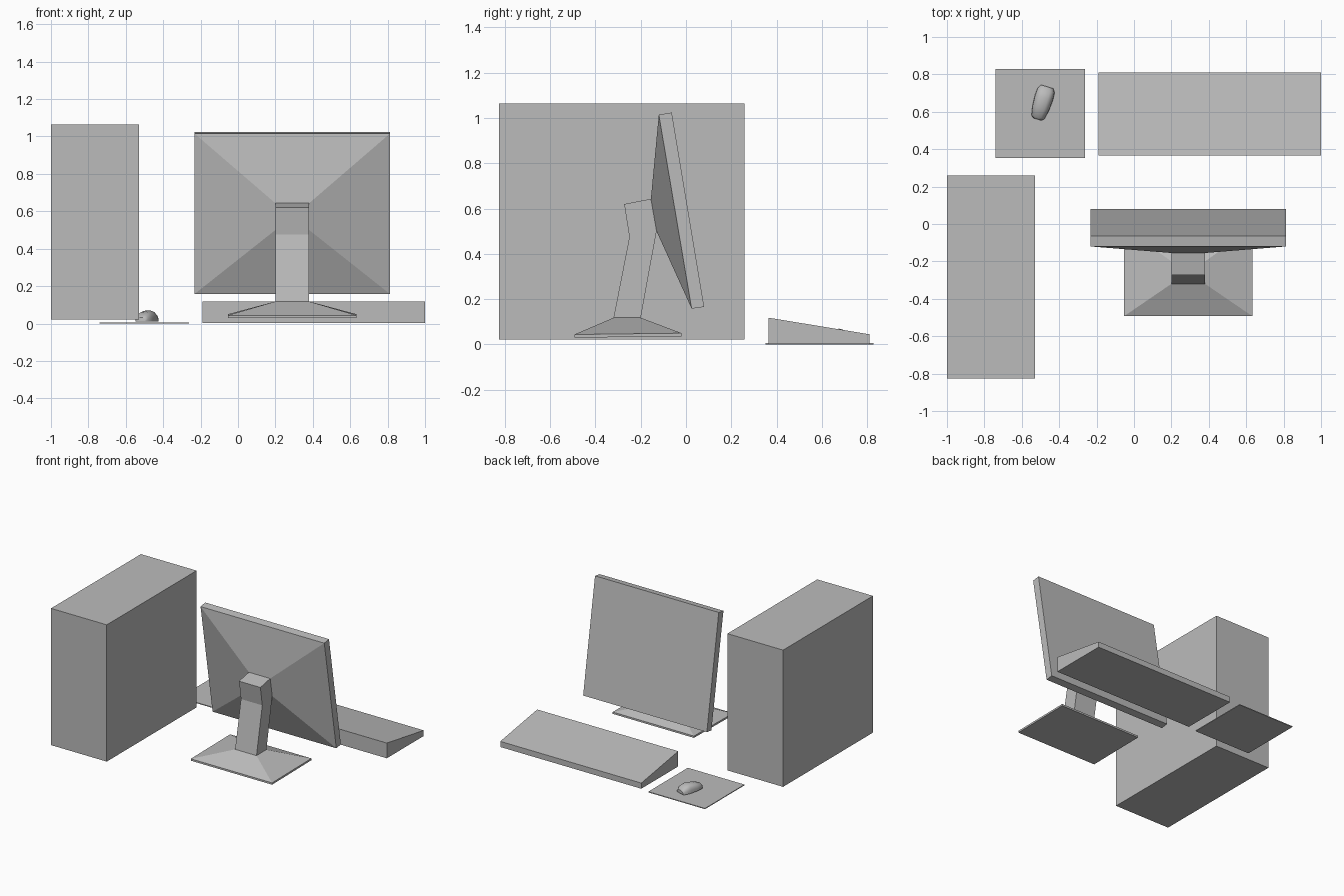
import bpy, bmesh, math

cube = bpy.data.objects.get("Cube")
if cube:
    bpy.data.objects.remove(cube, do_unlink=True)

grey = bpy.data.materials.new("plain_grey")
grey.use_nodes = True
grey.diffuse_color = (0.5, 0.5, 0.5, 1)
grey.node_tree.nodes["Principled BSDF"].inputs["Base Color"].default_value = (0.5, 0.5, 0.5, 1)


def loft(name, rings):
    """Skin a row of equal rings and cap both ends."""
    bm = bmesh.new()
    loops = [[bm.verts.new(p) for p in ring] for ring in rings]
    for a, b in zip(loops, loops[1:]):
        for i in range(len(a)):
            j = (i + 1) % len(a)
            bm.faces.new((a[i], a[j], b[j], b[i]))
    bm.faces.new(loops[0])
    bm.faces.new(loops[-1])
    bmesh.ops.recalc_face_normals(bm, faces=bm.faces[:])
    mesh = bpy.data.meshes.new(name)
    bm.to_mesh(mesh)
    bm.free()
    mesh.materials.append(grey)
    obj = bpy.data.objects.new(name, mesh)
    bpy.context.collection.objects.link(obj)
    return obj


def extrude_x(name, profile, x0, x1):
    """Extrude a (y, z) side profile across x."""
    return loft(name, [[(x, y, z) for y, z in profile] for x in (x0, x1)])


def quad(half, low, high, cx=0.29):
    """Rectangle centred on cx, running from a low to a high (y, z) point."""
    return [(cx - half, *low), (cx + half, *low), (cx + half, *high), (cx - half, *high)]


def box_profile(y0, y1, z0, z1):
    return [(y0, z0), (y1, z0), (y1, z1), (y0, z1)]


# Computer tower
extrude_x("tower_case", box_profile(-0.825, 0.258, 0.022, 1.065), -1.0, -0.53)

# Wedge keyboard and thin mouse mat
extrude_x("keyboard", [(0.365, 0.002), (0.81, 0.002), (0.81, 0.045), (0.365, 0.118)], -0.19, 1.0)
extrude_x("mouse_mat", box_profile(0.352, 0.828, 0, 0.006), -0.74, -0.262)

# Tilted monitor with a tapering back
loft("monitor", [
    quad(0.522, (0.08, 0.166), (-0.063, 1.024)),
    quad(0.522, (0.025, 0.158), (-0.12, 1.015)),
    quad(0.09, (-0.13, 0.50), (-0.155, 0.643)),
])

# Bent neck
extrude_x("stand_neck", [(-0.32, 0.118), (-0.20, 0.118), (-0.13, 0.50),
                         (-0.155, 0.643), (-0.273, 0.62), (-0.25, 0.475)], 0.20, 0.38)

# Stand foot with a sloping top
loft("stand_foot", [
    quad(0.343, (-0.493, 0.03), (-0.02, 0.036)),
    quad(0.343, (-0.493, 0.044), (-0.02, 0.05)),
    quad(0.09, (-0.32, 0.118), (-0.20, 0.118)),
])

# Rounded mouse: arched sections of (position, half width, height)
sections = [(-0.092, 0.022, 0.020), (-0.08, 0.036, 0.033), (-0.03, 0.046, 0.050),
            (0.03, 0.050, 0.058), (0.07, 0.047, 0.046), (0.090, 0.034, 0.024)]
rings = []
for u, half, height in sections:
    ring = []
    for k in range(11):
        a = math.pi * k / 10
        c, s = math.cos(a), math.sin(a)
        ring.append((half * math.copysign(abs(c) ** 0.7, c), u, height * s ** 0.8 if 0 < k < 10 else 0))
    rings.append(ring)
mouse = loft("mouse", rings)
mouse.location = (-0.49, 0.648, 0.012)
mouse.rotation_euler.z = math.radians(-17)
bpy.ops.object.select_all(action="DESELECT")
mouse.select_set(True)
bpy.context.view_layer.objects.active = mouse
bpy.ops.object.shade_smooth_by_angle(angle=math.radians(40))
